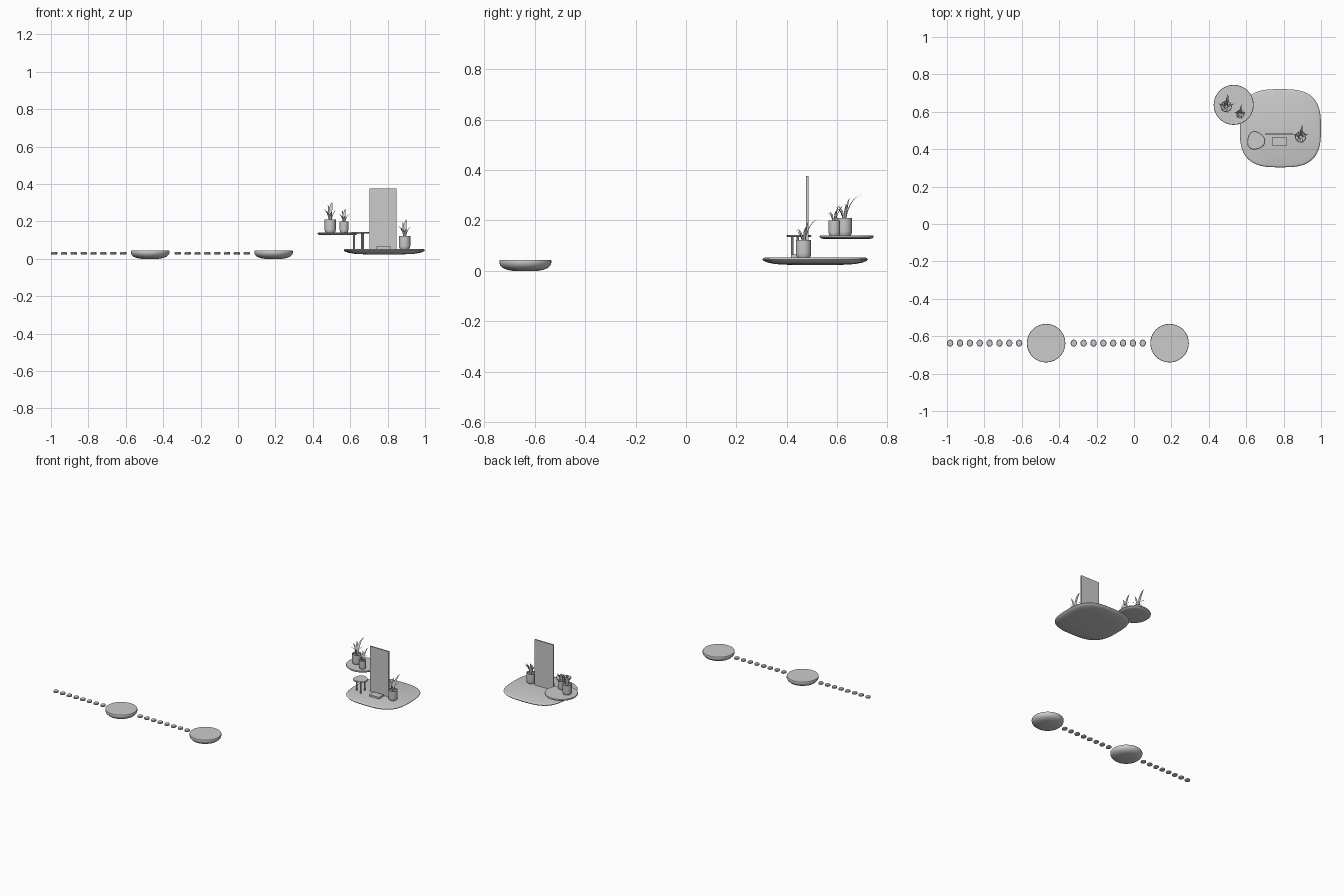
import bpy, bmesh, math
from mathutils import Vector

if "Cube" in bpy.data.objects:
    bpy.data.objects.remove(bpy.data.objects["Cube"])

def finish(name, bm, smooth=True):
    bmesh.ops.recalc_face_normals(bm, faces=bm.faces)
    me = bpy.data.meshes.new(name)
    bm.to_mesh(me)
    bm.free()
    ob = bpy.data.objects.new(name, me)
    bpy.context.collection.objects.link(ob)
    if smooth:
        bpy.ops.object.select_all(action='DESELECT')
        ob.select_set(True)
        bpy.context.view_layer.objects.active = ob
        bpy.ops.object.shade_smooth_by_angle(angle=math.radians(35))
    return ob

# Stack of capped rings; profile is (scale, z), power 2 = ellipse, more = squarer
def stack(name, cx, cy, rx, ry, profile, sides=32, power=2.0, wobble=0.0):
    bm = bmesh.new()
    rings = []
    for s, z in profile:
        ring = []
        for i in range(sides):
            a = 2 * math.pi * i / sides
            c, d = math.cos(a), math.sin(a)
            k = s * (1 + wobble * math.cos(3 * a + 0.5))
            x = math.copysign(abs(c) ** (2 / power), c)
            y = math.copysign(abs(d) ** (2 / power), d)
            ring.append(bm.verts.new((cx + rx * k * x, cy + ry * k * y, z)))
        rings.append(ring)
    for a, b in zip(rings, rings[1:]):
        for i in range(sides):
            j = (i + 1) % sides
            bm.faces.new((a[i], a[j], b[j], b[i]))
    bm.faces.new(rings[0])
    bm.faces.new(rings[-1])
    return finish(name, bm)

def box(name, center, size):
    bm = bmesh.new()
    bmesh.ops.create_cube(bm, size=1)
    for v in bm.verts:
        v.co = Vector(center) + Vector(v.co[i] * size[i] for i in range(3))
    return finish(name, bm, False)

# Leaves: folded tapering blades bending outwards from the pot
def leaves(name, cx, cy, z0, blades):
    bm = bmesh.new()
    n = 7
    for angle, reach, height, width in blades:
        a = math.radians(angle)
        out = Vector((math.cos(a), math.sin(a), 0))
        side = Vector((-out.y, out.x, 0))
        rows = []
        for i in range(n):
            t = i / (n - 1)
            p = Vector((cx, cy, z0)) + out * (0.006 + (reach - 0.006) * t ** 1.7)
            p.z += height * math.sin(t * math.pi / 2 * 0.9) / math.sin(math.pi / 2 * 0.9)
            w = width * (0.35 + 0.65 * math.sin(min(t * 1.9, 1.57))) * (1 - t ** 2.2) + 0.0003
            rows.append([bm.verts.new(p + side * w * k + out * 0.25 * w * (1 - abs(k)))
                         for k in (-1, 0, 1)])
        for r, q in zip(rows, rows[1:]):
            for k in (0, 1):
                bm.faces.new((r[k], r[k + 1], q[k + 1], q[k]))
    return finish(name, bm)

def plant(name, x, y, z, r, h, size):
    stack(name + "_pot", x, y, r, r,
          [(0.82, z), (0.95, z + 0.1 * h), (1, z + 0.25 * h), (1, z + h),
           (0.86, z + h), (0.84, z + 0.86 * h)], 24)
    blades = [(82, 0.066, 0.098, 0.0105), (20, 0.042, 0.062, 0.008),
              (160, 0.042, 0.066, 0.008), (225, 0.034, 0.055, 0.008),
              (285, 0.036, 0.05, 0.008), (120, 0.025, 0.085, 0.008)]
    leaves(name + "_leaves", x, y, z + 0.85 * h,
           [(a, b * size, c * size, d * size) for a, b, c, d in blades])

# Path: two round pads and two rows of stepping stones
pad_profile = [(0.45, 0.0), (0.68, 0.004), (0.86, 0.011), (0.96, 0.021),
               (1.0, 0.031), (1.0, 0.041), (0.985, 0.044)]
for i, x in enumerate((-0.47, 0.19)):
    stack(f"round_pad_{i + 1}", x, -0.637, 0.103, 0.103, pad_profile, 40)
for row, x0 in enumerate((-0.983, -0.322)):
    for i in range(8):
        stack(f"stepping_stone_{row + 1}_{i + 1}", x0 + 0.0527 * i, -0.637, 0.017, 0.019,
              [(0.7, 0.022), (1, 0.025), (1, 0.032), (0.85, 0.035)], 14)

# Main floating platform
stack("main_platform", 0.7825, 0.512, 0.217, 0.209,
      [(0.5, 0.024), (0.75, 0.027), (0.9, 0.033), (0.98, 0.04), (1.0, 0.046),
       (0.98, 0.051), (0.95, 0.053)], 64, 3.0)

# Upper small platform
stack("upper_platform", 0.533, 0.637, 0.107, 0.107,
      [(0.8, 0.126), (0.95, 0.129), (1, 0.134), (1, 0.138), (0.985, 0.141)], 40)

# Door panel and doorstep
box("door_panel", (0.775, 0.481, 0.213), (0.146, 0.009, 0.325))
box("doorstep", (0.778, 0.441, 0.057), (0.077, 0.05, 0.016))

# Stool with rounded three-cornered seat and legs
sx, sy = 0.651, 0.446
stack("stool_seat", sx, sy, 0.048, 0.049,
      [(0.92, 0.134), (1, 0.137), (1, 0.140), (0.95, 0.143)], 24, 2.0, 0.07)
for i in range(3):
    a = math.radians(65 + 120 * i)
    stack(f"stool_leg_{i + 1}", sx + 0.03 * math.cos(a), sy + 0.03 * math.sin(a),
          0.005, 0.005, [(1, 0.052), (1, 0.136)], 10)

# Potted plants
plant("tall_plant", 0.493, 0.628, 0.14, 0.030, 0.07, 1.05)
plant("small_plant", 0.567, 0.588, 0.14, 0.023, 0.06, 0.78)
plant("door_plant", 0.891, 0.466, 0.052, 0.030, 0.07, 1.0)
